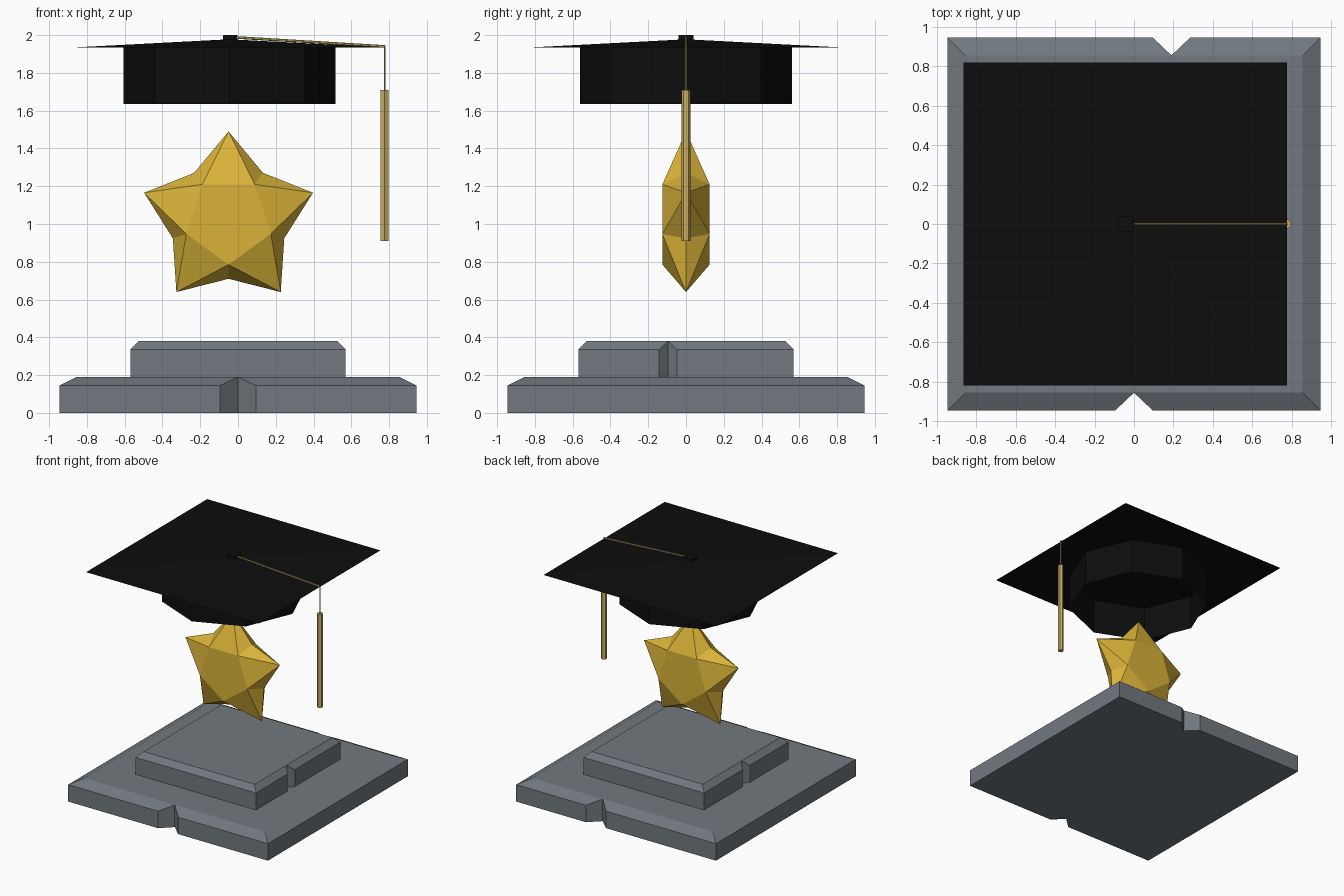
import bpy, bmesh, math
from mathutils import Vector

if "Cube" in bpy.data.objects:
    bpy.data.objects.remove(bpy.data.objects["Cube"])


def material(name, rgb):
    m = bpy.data.materials.new(name)
    m.diffuse_color = (*rgb, 1)
    m.use_nodes = True
    m.node_tree.nodes["Principled BSDF"].inputs["Base Color"].default_value = m.diffuse_color
    return m


STONE = material("slate_grey", (0.165, 0.19, 0.21))
GOLD = material("star_gold", (0.70, 0.45, 0.04))
CORD = material("tassel_tan", (0.58, 0.42, 0.12))
BLACK = material("cap_black", (0.004, 0.004, 0.004))


def finish(bm, name, mat, recalc=True):
    if recalc:
        bmesh.ops.recalc_face_normals(bm, faces=bm.faces)
    me = bpy.data.meshes.new(name)
    bm.to_mesh(me)
    bm.free()
    me.materials.append(mat)
    ob = bpy.data.objects.new(name, me)
    bpy.context.collection.objects.link(ob)
    return ob


# Square stone slab: chamfered top, V notches cut in chosen sides
def slab(name, half, z0, z_mid, z1, inset, notches):
    bm = bmesh.new()
    low, top = [], []
    wall = []
    for side in range(4):                      # front, right, back, left
        a = side * math.pi / 2

        def v(s, d, z):                        # s along the side, d outward
            return bm.verts.new((s * math.cos(a) + d * math.sin(a),
                                 s * math.sin(a) - d * math.cos(a), z))
        h, t = half, half - inset
        low0, mid0, top0 = v(-h, h, z0), v(-h, h, z_mid), v(-t, t, z1)
        low.append(low0)
        top.append(top0)
        wall.append(("corner", low0, mid0, top0))
        if side in notches:
            c, w = notches[side]
            l1, m1 = v(c - w, h, z0), v(c - w, h, z_mid)
            lt, tt = v(c, t, z0), v(c, t, z1)
            l2, m2 = v(c + w, h, z0), v(c + w, h, z_mid)
            low += [l1, lt, l2]
            top.append(tt)
            wall += [("lip", l1, m1, tt), ("tip", lt, None, tt),
                     ("lip", l2, m2, tt)]
    for p, q in zip(wall, wall[1:] + wall[:1]):
        (_, la, ma, ta), (_, lb, mb, tb) = p, q
        if ma and mb:
            bm.faces.new((la, lb, mb, ma))
            bm.faces.new((ma, mb, tb, ta))
        elif ma:
            bm.faces.new((la, lb, tb, ma))
        else:
            bm.faces.new((la, lb, mb, ta))
    bm.faces.new(top)
    bm.faces.new(low[::-1])
    return finish(bm, name, STONE)


slab("lower_plinth", 0.945, 0, 0.145, 0.19, 0.09, {0: (0, 0.095), 2: (-0.19, 0.095)})
slab("upper_plinth", 0.57, 0.19, 0.335, 0.38, 0.045, {1: (-0.095, 0.048), 3: (0, 0.048)})

CX = -0.045


# Faceted star: outer tips and valleys on the mid plane, pentagons front and back
def star():
    bm = bmesh.new()

    def ring(r, y, turn):
        return [bm.verts.new((-0.05 + r * math.sin(math.radians(72 * i + turn)), y,
                              1.02 + r * math.cos(math.radians(72 * i + turn))))
                for i in range(5)]
    tips, valleys = ring(0.47, 0, 0), ring(0.31, 0, 36)
    for y in (-0.125, 0.125):
        inner = ring(0.235, y, 36)
        bm.faces.new(inner)
        for i in range(5):
            bm.faces.new((inner[i - 1], tips[i], inner[i]))
            bm.faces.new((tips[i], valleys[i], inner[i]))
            bm.faces.new((inner[i - 1], valleys[i - 1], tips[i]))
    finish(bm, "star", GOLD)


star()


# Mortarboard: very shallow pyramid
bm = bmesh.new()
rim = [bm.verts.new((CX + 0.82 * sx, 0.818 * sy, 1.935))
       for sx, sy in ((-1, -1), (1, -1), (1, 1), (-1, 1))]
apex = bm.verts.new((CX, 0, 1.978))
for i in range(4):
    bm.faces.new((rim[i - 1], rim[i], apex))
bm.faces.new(rim)
finish(bm, "cap_board", BLACK)

# Cap band: open eight-sided wall
bm = bmesh.new()
bmesh.ops.create_cone(bm, cap_ends=False, segments=8, radius1=0.56, radius2=0.56, depth=0.305)
bmesh.ops.translate(bm, verts=bm.verts, vec=(CX, 0, 1.635 + 0.1525))
finish(bm, "cap_band", BLACK)

# Button on top of the board
bm = bmesh.new()
bmesh.ops.create_cube(bm, size=1)
bmesh.ops.scale(bm, verts=bm.verts, vec=(0.078, 0.078, 0.035))
bmesh.ops.translate(bm, verts=bm.verts, vec=(-0.041, 0, 1.9825))
finish(bm, "cap_button", BLACK)


# Hexagonal rod between two points
def rod(name, a, b, r):
    a, b = Vector(a), Vector(b)
    bm = bmesh.new()
    bmesh.ops.create_cone(bm, cap_ends=True, segments=6, radius1=r, radius2=r,
                          depth=(b - a).length)
    ob = finish(bm, name, CORD)
    ob.rotation_euler = (b - a).to_track_quat('Z', 'Y').to_euler()
    ob.location = (a + b) / 2
    return ob


rod("cord_top", (0, 0, 1.987), (0.777, 0, 1.94), 0.007)
rod("cord_drop", (0.776, 0, 1.942), (0.776, 0, 1.70), 0.005)
rod("tassel", (0.776, 0, 0.91), (0.776, 0, 1.71), 0.024)
